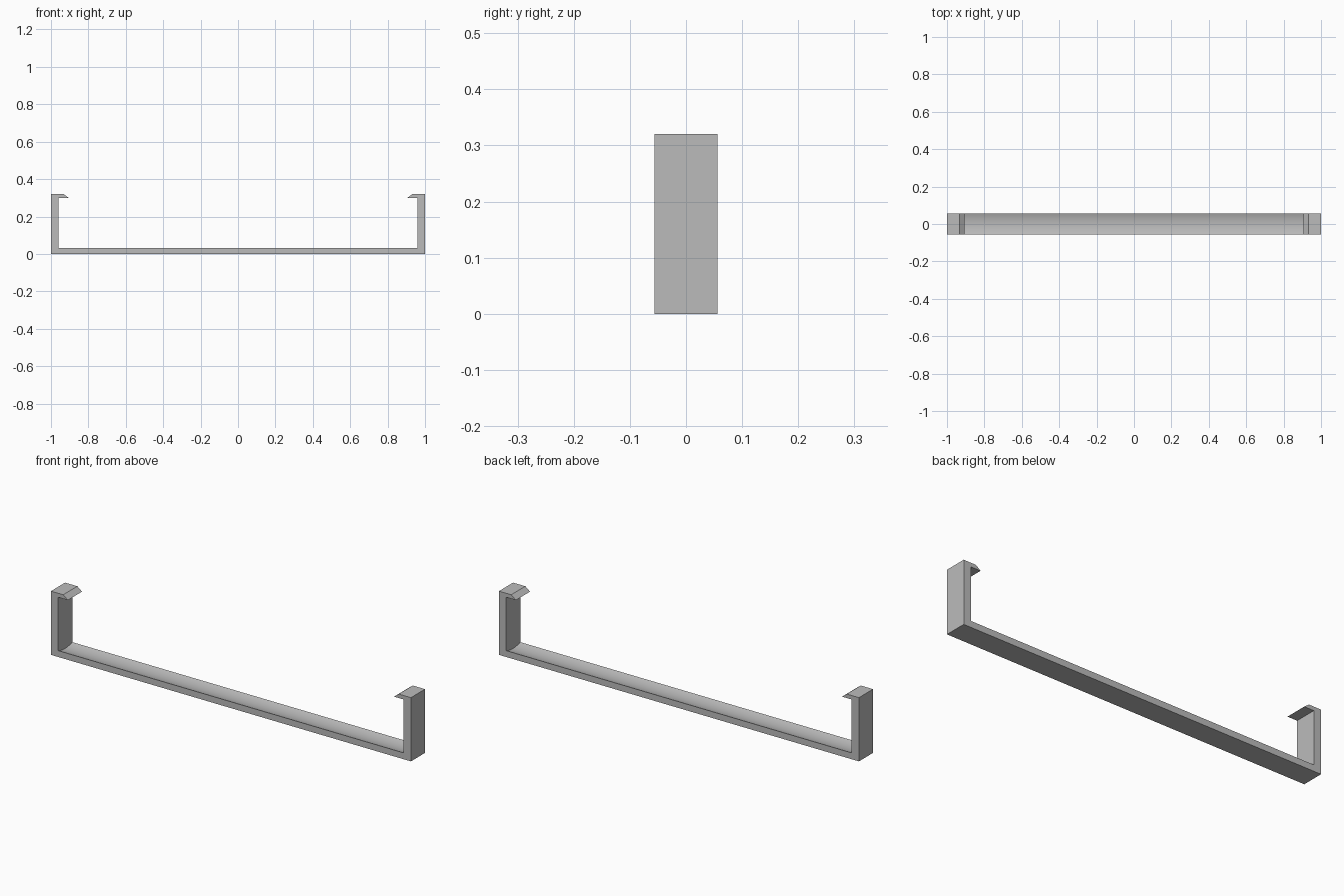
import bpy, bmesh, math
from mathutils import Vector

HALF_DEPTH, BAR, INNER, SAG = 0.056, 0.032, 0.96, 0.01

cube = bpy.data.objects.get("Cube")
if cube:
    bpy.data.objects.remove(cube, do_unlink=True)

grey = bpy.data.materials.new("plain_grey")
grey.use_nodes = True
colour = (0.5, 0.5, 0.5, 1)
grey.diffuse_color = colour
grey.node_tree.nodes["Principled BSDF"].inputs["Base Color"].default_value = colour


def prism(name, points, sweep):
    """Extrude a closed outline along the sweep vector."""
    bm = bmesh.new()
    face = bm.faces.new([bm.verts.new(p) for p in points])
    extruded = bmesh.ops.extrude_face_region(bm, geom=[face])["geom"]
    moved = [v for v in extruded if isinstance(v, bmesh.types.BMVert)]
    bmesh.ops.translate(bm, verts=moved, vec=Vector(sweep))
    bmesh.ops.recalc_face_normals(bm, faces=bm.faces)
    mesh = bpy.data.meshes.new(name)
    bm.to_mesh(mesh)
    bm.free()
    mesh.materials.append(grey)
    obj = bpy.data.objects.new(name, mesh)
    bpy.context.collection.objects.link(obj)
    return obj


# Long bar with a shallow rounded trough along its top
radius = (HALF_DEPTH ** 2 + SAG ** 2) / (2 * SAG)
swing = math.asin(HALF_DEPTH / radius)
steps = 16
section = [(-INNER, HALF_DEPTH, 0), (-INNER, -HALF_DEPTH, 0)]
for i in range(steps + 1):
    a = swing * (2 * i / steps - 1)
    section.append((-INNER, radius * math.sin(a),
                    BAR - SAG + radius * (1 - math.cos(a))))
bar = prism("long_bar", section, (2 * INNER, 0, 0))
bpy.context.view_layer.objects.active = bar
bar.select_set(True)
bpy.ops.object.shade_smooth_by_angle(angle=math.radians(30))

# Upright ends, each with an inward hook bevelled at the tip
outline = [(1, 0), (1, 0.32), (0.932, 0.32), (0.906, 0.3), (INNER, 0.3), (INNER, 0)]
for side, label in ((1, "left"), (-1, "right")):
    prism(label + "_hooked_end",
          [(side * x, -HALF_DEPTH, z) for x, z in outline],
          (0, 2 * HALF_DEPTH, 0))
